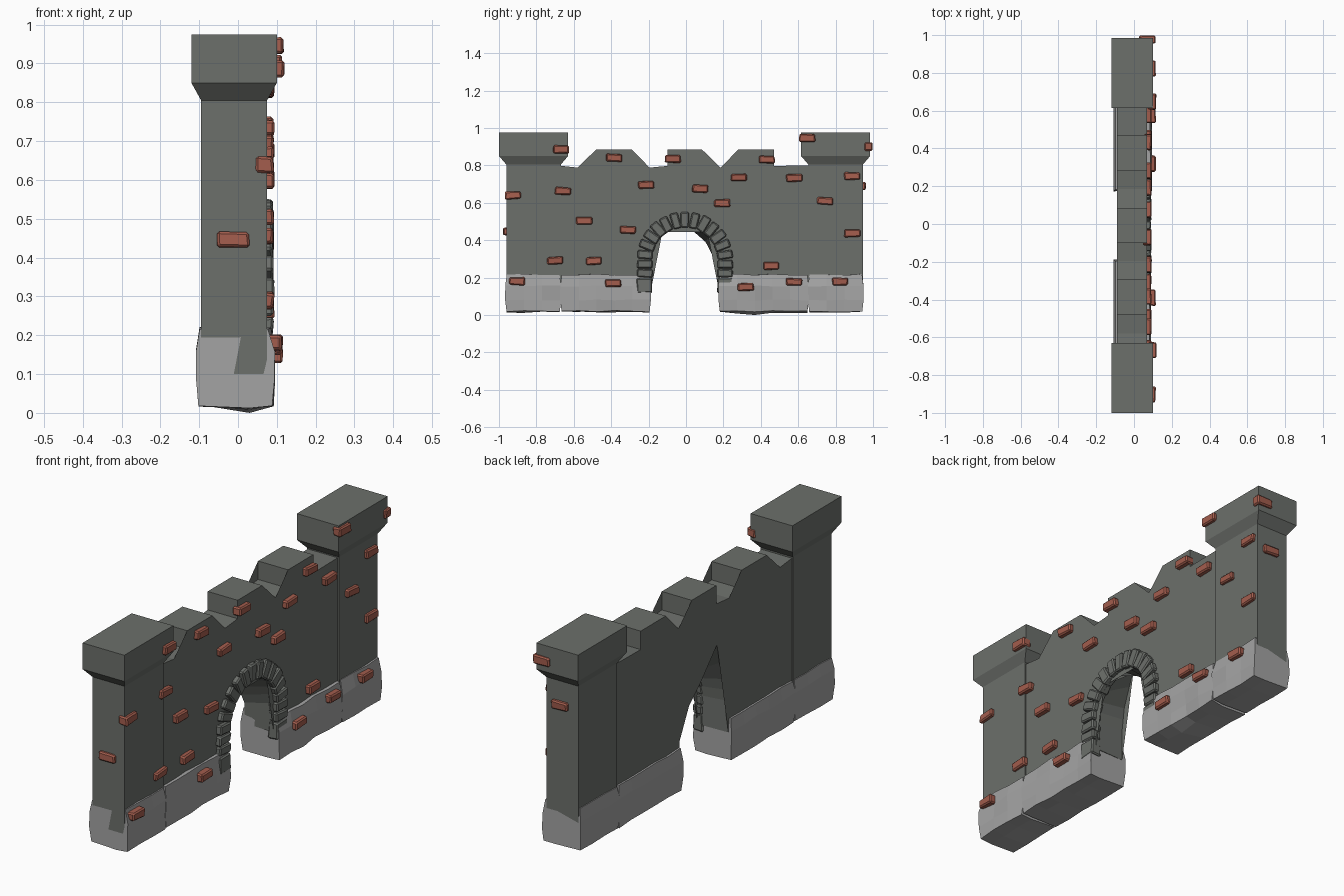
import bpy, bmesh, math, random
from mathutils import Matrix, Vector

if "Cube" in bpy.data.objects:
    bpy.data.objects.remove(bpy.data.objects["Cube"])

random.seed(4)


def material(name, color):
    m = bpy.data.materials.new(name)
    m.diffuse_color = (*color, 1)
    m.use_nodes = True
    m.node_tree.nodes["Principled BSDF"].inputs["Base Color"].default_value = m.diffuse_color
    return m


WALL = material("dark grey plaster", (0.150, 0.160, 0.147))
BASE = material("light grey stone", (0.37, 0.37, 0.37))
BRICK = material("red brick", (0.37, 0.11, 0.075))


def finish(name, bm, mat):
    bmesh.ops.recalc_face_normals(bm, faces=bm.faces[:])
    me = bpy.data.meshes.new(name)
    bm.to_mesh(me)
    bm.free()
    me.materials.append(mat)
    ob = bpy.data.objects.new(name, me)
    bpy.context.collection.objects.link(ob)
    return ob


def loft(name, rings, mat):
    """Skin a list of closed rings (equal point counts) and cap both ends."""
    bm = bmesh.new()
    vs = [[bm.verts.new(p) for p in r] for r in rings]
    n = len(rings[0])
    for a, b in zip(vs, vs[1:]):
        for i in range(n):
            j = (i + 1) % n
            bm.faces.new((a[i], a[j], b[j], b[i]))
    for cap in (vs[0], vs[-1]):
        f = bm.faces.new(cap)
        if n > 12:
            bmesh.ops.triangulate(bm, faces=[f])
    return finish(name, bm, mat)


def block(name, center, size, mat, rot=0.0, bevel=0.006, jitter=0.003):
    """Slightly irregular bevelled stone, rotated about the x axis."""
    bm = bmesh.new()
    bmesh.ops.create_cube(bm, size=1)
    for v in bm.verts:
        v.co = Vector([c * s + random.uniform(-jitter, jitter) for c, s in zip(v.co, size)])
    bmesh.ops.bevel(bm, geom=bm.edges[:], offset=bevel, segments=1, affect='EDGES')
    bm.transform(Matrix.Translation(center) @ Matrix.Rotation(rot, 4, 'X'))
    return finish(name, bm, mat)


# Towers: body, flared neck and square head
def rect(x0, x1, yc, hy, z):
    return [(x0, yc - hy, z), (x1, yc - hy, z), (x1, yc + hy, z), (x0, yc + hy, z)]


for side, yc in (("left", -0.815), ("right", 0.80)):
    loft(side + "_tower", [rect(-0.095, 0.075, yc, 0.146, 0.1),
                           rect(-0.095, 0.075, yc, 0.146, 0.805),
                           rect(-0.12, 0.10, yc, 0.185, 0.85),
                           rect(-0.12, 0.10, yc, 0.185, 0.975)], WALL)

# Curtain wall outline: merlons on top, arched notch below
ARCH_Y, SPRING, R = -0.006, 0.29, 0.178
top = [(0.68, 0.15), (0.68, 0.80)]
for y0, y1 in ((0.28, 0.47), (-0.10, 0.085), (-0.48, -0.29)):
    top += [(y1, 0.797), (y1, 0.885), (y0, 0.885), (y0, 0.797), (y0 - 0.095, 0.788)]
top[-1] = (-0.58, 0.788)
top += [(-0.69, 0.80), (-0.69, 0.15)]
N = 12
front_arch = [(ARCH_Y - R, 0.15)]
for k in range(N + 1):
    a = math.pi * (1 - k / N)
    front_arch.append((ARCH_Y + R * math.cos(a), SPRING + R * math.sin(a)))
front_arch.append((ARCH_Y + R, 0.15))

# The rear of the opening is lopsided with a pointed crown
keys = [(0, -0.19, 0.30), (2, -0.175, 0.41), (4, -0.105, 0.60),
        (7, 0.02, 0.465), (9, 0.105, 0.39), (12, 0.176, 0.25)]
rear_arch = [(-0.19, 0.15)]
for k in range(N + 1):
    for (k0, ya, za), (k1, yb, zb) in zip(keys, keys[1:]):
        if k0 <= k <= k1:
            t = (k - k0) / (k1 - k0)
            rear_arch.append((ya + (yb - ya) * t, za + (zb - za) * t))
            break
rear_arch.append((0.18, 0.15))
loft("curtain_wall", [[(0.068, y, z) for y, z in top + front_arch],
                      [(-0.09, y, z) for y, z in top + rear_arch]], WALL)


# Stone plinth: an uneven cross-section swept along y
def plinth(name, y0, y1, count, bulge):
    section = [(-0.102, 0.02), (-0.108, 0.09), (-0.108, 0.16), (-0.099, 0.217),
               (0.081, 0.217), (0.09, 0.155), (0.09, 0.08), (0.087, 0.02), (0.03, 0.015)]
    rings = []
    for i in range(count + 1):
        t = i / count
        y = y0 + (y1 - y0) * t
        ring = []
        for x, z in section:
            dx = random.uniform(-0.005, 0.006) if x > 0.05 else 0
            dz = random.uniform(-0.004, 0.004)
            out = 0.012 * math.sin(math.pi * z / 0.23) if i in (0, count) else 0
            sgn = -1 if i == 0 else 1
            ring.append((x + dx, y + sgn * (out - 0.006 if out else 0), z + dz))
        if bulge and i in (1, 2):
            x, yy, _ = ring[-1]
            ring[-1] = (x, yy, 0.0 if i == 2 else 0.008)
        rings.append(ring)
    loft(name, rings, BASE)


plinth("left_tower_plinth", -0.962, -0.672, 3, False)
plinth("left_wall_plinth", -0.668, -0.192, 5, False)
plinth("right_wall_plinth", 0.178, 0.652, 5, True)
plinth("right_tower_plinth", 0.656, 0.945, 3, False)

# Arch stones: straight jambs and a ring of voussoirs
RM = 0.215
for s in (-1, 1):
    for i, (z, h) in enumerate(((0.158, 0.08), (0.222, 0.042), (0.271, 0.045))):
        block(f"jamb_stone_{i}", (0.066, ARCH_Y + s * RM, z), (0.05, 0.083, h), WALL,
              random.uniform(-0.05, 0.05))
COUNT = 13
for i in range(COUNT):
    a = math.pi * (i + 0.5) / COUNT
    block(f"arch_stone_{i}", (0.066, ARCH_Y + RM * math.cos(a), SPRING + 0.005 + RM * math.sin(a)),
          (0.05, 0.083, 0.045), WALL, a + random.uniform(-0.06, 0.06))

# Loose red bricks on the front: (y, z) grouped by the surface they sit on
on_wall = [(-0.925, 0.64), (-0.658, 0.663), (-0.214, 0.695), (0.075, 0.674), (0.283, 0.735),
           (0.578, 0.733), (0.888, 0.743), (0.193, 0.599), (0.743, 0.61), (-0.545, 0.503),
           (-0.31, 0.455), (0.888, 0.438), (-0.70, 0.29), (-0.492, 0.289), (0.455, 0.262),
           (-0.385, 0.84), (-0.07, 0.835), (0.433, 0.83)]
on_plinth = [(-0.904, 0.18), (-0.39, 0.17), (0.32, 0.15), (0.578, 0.176), (0.824, 0.178)]
on_head = [(-0.668, 0.885), (0.647, 0.947)]
for group, x in ((on_wall, 0.07), (on_plinth, 0.092), (on_head, 0.096)):
    for i, (y, z) in enumerate(group):
        block(f"brick_{i}", (x, y, z), (0.044, 0.085, 0.04), BRICK, random.uniform(-0.04, 0.04))

# Bricks on the tower ends
for i, (x, y, z) in enumerate(((-0.013, -0.957, 0.445), (0.07, 0.978, 0.90), (0.0, 0.942, 0.69))):
    block(f"end_brick_{i}", (x, y, z), (0.085, 0.042, 0.04), BRICK)
